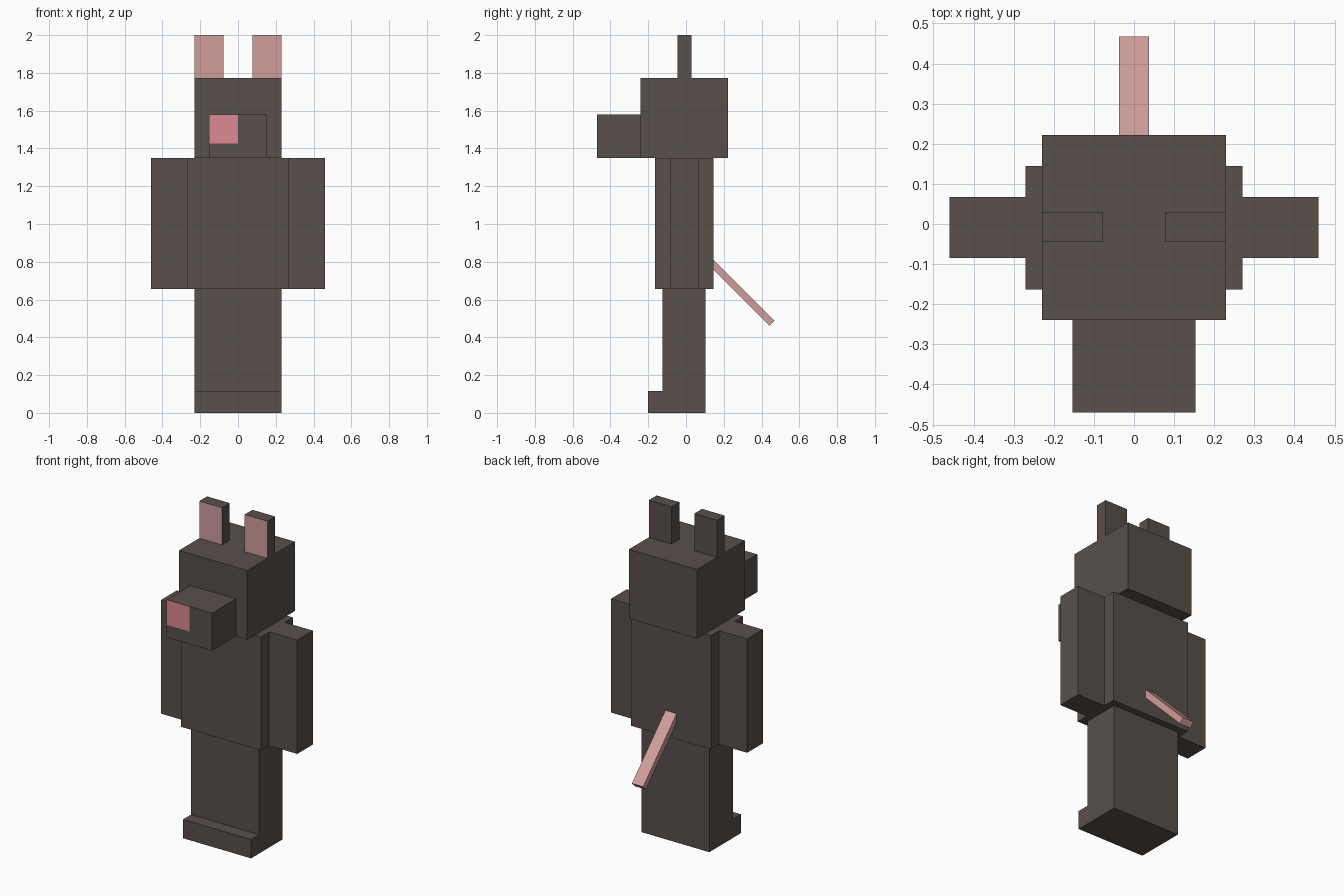
import bpy
import bmesh
import math
from mathutils import Matrix, Vector

if "Cube" in bpy.data.objects:
    bpy.data.objects.remove(bpy.data.objects["Cube"], do_unlink=True)


def make_material(name, rgb):
    """Flat material from 0-255 display values, stored as linear."""
    linear = [((c / 255 + 0.055) / 1.055) ** 2.4 for c in rgb]
    mat = bpy.data.materials.new(name)
    mat.use_nodes = True
    mat.diffuse_color = (*linear, 1)
    mat.node_tree.nodes["Principled BSDF"].inputs["Base Color"].default_value = (*linear, 1)
    return mat


FUR = make_material("dark_fur", (88, 80, 75))
SKIN = make_material("pale_pink_skin", (208, 158, 155))
NOSE = make_material("nose_pink", (222, 138, 145))


def box(name, x, y, z, mats=(FUR,), cuts=(), rule=None, tilt=0):
    """Box spanning the ranges x, y, z; cuts split its front face; rule picks painted faces."""
    lo, hi = Vector((x[0], y[0], z[0])), Vector((x[1], y[1], z[1]))
    bm = bmesh.new()
    bmesh.ops.create_cube(bm, size=1)
    for v in bm.verts:
        v.co = Vector(a * b for a, b in zip(v.co, hi - lo))
    centre = (lo + hi) / 2
    bmesh.ops.transform(bm, verts=bm.verts,
                        matrix=Matrix.Translation(centre) @ Matrix.Rotation(tilt, 4, "X"))
    bm.normal_update()
    for point, normal in cuts:
        front = [f for f in bm.faces if f.normal.y < -0.9]
        geom = set(front)
        for f in front:
            geom.update(f.edges, f.verts)
        bmesh.ops.bisect_plane(bm, geom=list(geom), plane_co=point, plane_no=normal)
    bm.normal_update()
    if rule:
        for f in bm.faces:
            f.material_index = int(rule(f))
    mesh = bpy.data.meshes.new(name)
    bm.to_mesh(mesh)
    bm.free()
    for mat in mats:
        mesh.materials.append(mat)
    obj = bpy.data.objects.new(name, mesh)
    bpy.context.collection.objects.link(obj)
    return obj


def pair(name, x, y, z, **options):
    """The same box on the left (+x) and the right (-x)."""
    box("left_" + name, x, y, z, **options)
    box("right_" + name, (-x[1], -x[0]), y, z, **options)


def is_front(face):
    return face.normal.y < -0.9


# Legs and feet
pair("leg", (0, 0.23), (-0.125, 0.103), (0, 0.655))
pair("foot", (0, 0.23), (-0.202, -0.125), (0, 0.115))

# Torso and arms
box("torso", (-0.27, 0.27), (-0.163, 0.145), (0.655, 1.35))
pair("arm", (0.27, 0.46), (-0.085, 0.067), (0.655, 1.35))

# Head, and ears with pink fronts
box("head", (-0.23, 0.23), (-0.24, 0.222), (1.35, 1.773))
pair("ear", (0.077, 0.23), (-0.045, 0.03), (1.773, 2), mats=(FUR, SKIN), rule=is_front)

# Snout with the nose patch cut into its front
box("snout", (-0.153, 0.153), (-0.47, -0.24), (1.35, 1.58), mats=(FUR, NOSE),
    cuts=[((0, 0, 0), (1, 0, 0)), ((0, 0, 1.427), (0, 0, 1))],
    rule=lambda f: is_front(f) and f.calc_center_median().x < 0
    and f.calc_center_median().z > 1.427)

# Tail sloping down and back
box("tail", (-0.038, 0.038), (0.062, 0.522), (0.618, 0.656), mats=(SKIN,),
    tilt=math.radians(-45))
